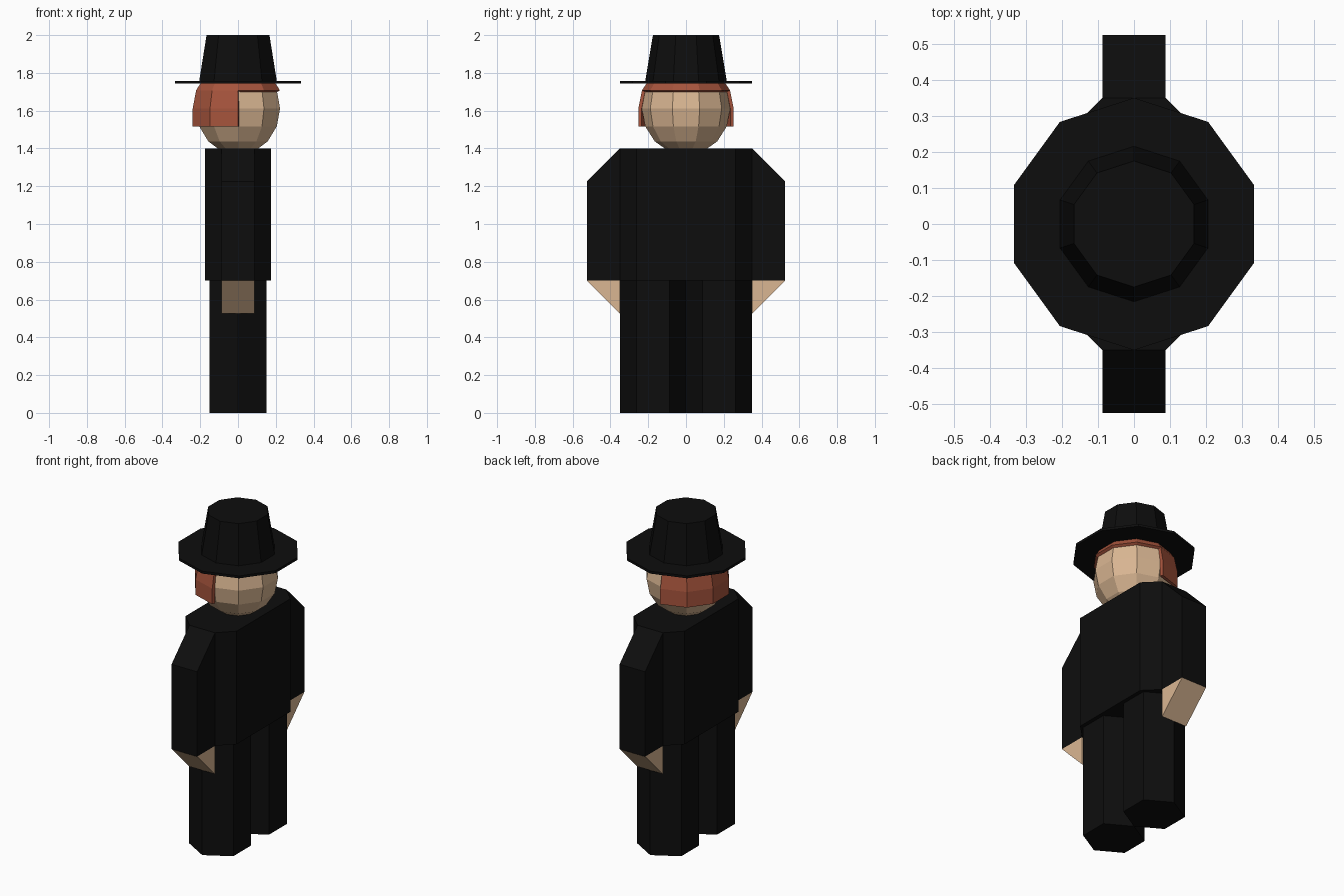
import bpy, bmesh, math
from mathutils import Vector

if "Cube" in bpy.data.objects:
    bpy.data.objects.remove(bpy.data.objects["Cube"])


def material(name, rgb):
    m = bpy.data.materials.new(name)
    m.diffuse_color = (*rgb, 1)
    m.use_nodes = True
    m.node_tree.nodes["Principled BSDF"].inputs["Base Color"].default_value = m.diffuse_color
    return m


BLACK = material("black cloth", (0.004, 0.004, 0.004))
SKIN = material("skin", (0.70, 0.47, 0.29))
HAIR = material("red hair", (0.38, 0.088, 0.045))


def finish(name, bm, mat):
    me = bpy.data.meshes.new(name)
    bm.to_mesh(me)
    bm.free()
    me.materials.append(mat)
    ob = bpy.data.objects.new(name, me)
    bpy.context.collection.objects.link(ob)
    return ob


def loft(rings, sides, y=0.0, cap=True):
    """Stack of (z, radius) polygons with a corner on the y axis."""
    bm = bmesh.new()
    rows = []
    for z, r in rings:
        angles = [math.pi / 2 + math.tau * i / sides for i in range(sides)]
        rows.append([bm.verts.new((r * math.cos(a), y + r * math.sin(a), z)) for a in angles])
    for low, high in zip(rows, rows[1:]):
        for i in range(sides):
            j = (i + 1) % sides
            bm.faces.new((low[i], low[j], high[j], high[i]))
    if cap:
        bm.faces.new(rows[0][::-1])
        bm.faces.new(rows[-1])
    return bm


def prism(points, direction):
    """Closed extrusion of a flat outline."""
    bm = bmesh.new()
    face = bm.faces.new([bm.verts.new(p) for p in points])
    new = bmesh.ops.extrude_face_region(bm, geom=[face])["geom"]
    bmesh.ops.translate(bm, vec=Vector(direction),
                        verts=[v for v in new if isinstance(v, bmesh.types.BMVert)])
    bmesh.ops.recalc_face_normals(bm, faces=bm.faces)
    return bm


# Torso: box with chamfered upright corners
A, B, C = 0.0875, 0.175, 0.35
outline = [(A, C), (B, C - A), (B, A - C), (A, -C), (-A, -C), (-B, A - C), (-B, C - A), (-A, C)]
finish("torso", prism([(x, y, 0.7) for x, y in outline], (0, 0, 0.7)), BLACK)

# Legs, arms and hands on both sides
for side, label in ((1, "left"), (-1, "right")):
    finish(label + "_leg", loft([(0, 0.175), (0.7, 0.175)], 6, side * 0.175), BLACK)
    arm = [(0.35, 0.7), (0.525, 0.7), (0.525, 1.225), (0.35, 1.4)]
    hand = [(0.35, 0.7), (0.525, 0.7), (0.35, 0.525)]
    for name, profile, mat in (("_arm", arm, BLACK), ("_hand", hand, SKIN)):
        finish(label + name,
               prism([(-A, side * y, z) for y, z in profile], (2 * A, 0, 0)), mat)

# Head: ten-sided ball
MID = 1.612
steps = [math.radians(a) for a in (-67.5, -45, -22.5, 0, 22.5, 45, 67.5)]
ball = [(MID + 0.247 * math.sin(a), 0.234 * math.cos(a)) for a in steps]
head = loft([(MID - 0.247, 0.004)] + ball + [(MID + 0.247, 0.004)], 10)
finish("head", head, SKIN)

# Hair: band under the hat, hanging lower on the back half
hair = loft([(1.516, 0.252), (MID, 0.252), (1.708, 0.233), (1.75, 0.205)], 10, cap=False)
front = [f for f in hair.faces
         if f.calc_center_median().x > 0.001 and f.calc_center_median().z < 1.7]
bmesh.ops.delete(hair, geom=front, context='FACES')
solid = finish("hair", hair, HAIR).modifiers.new("thickness", 'SOLIDIFY')
solid.thickness = 0.018

# Hat
finish("hat_brim", loft([(1.743, 0.35), (1.758, 0.35)], 10), BLACK)
finish("hat_crown", loft([(1.75, 0.217), (2.0, 0.175)], 10), BLACK)
